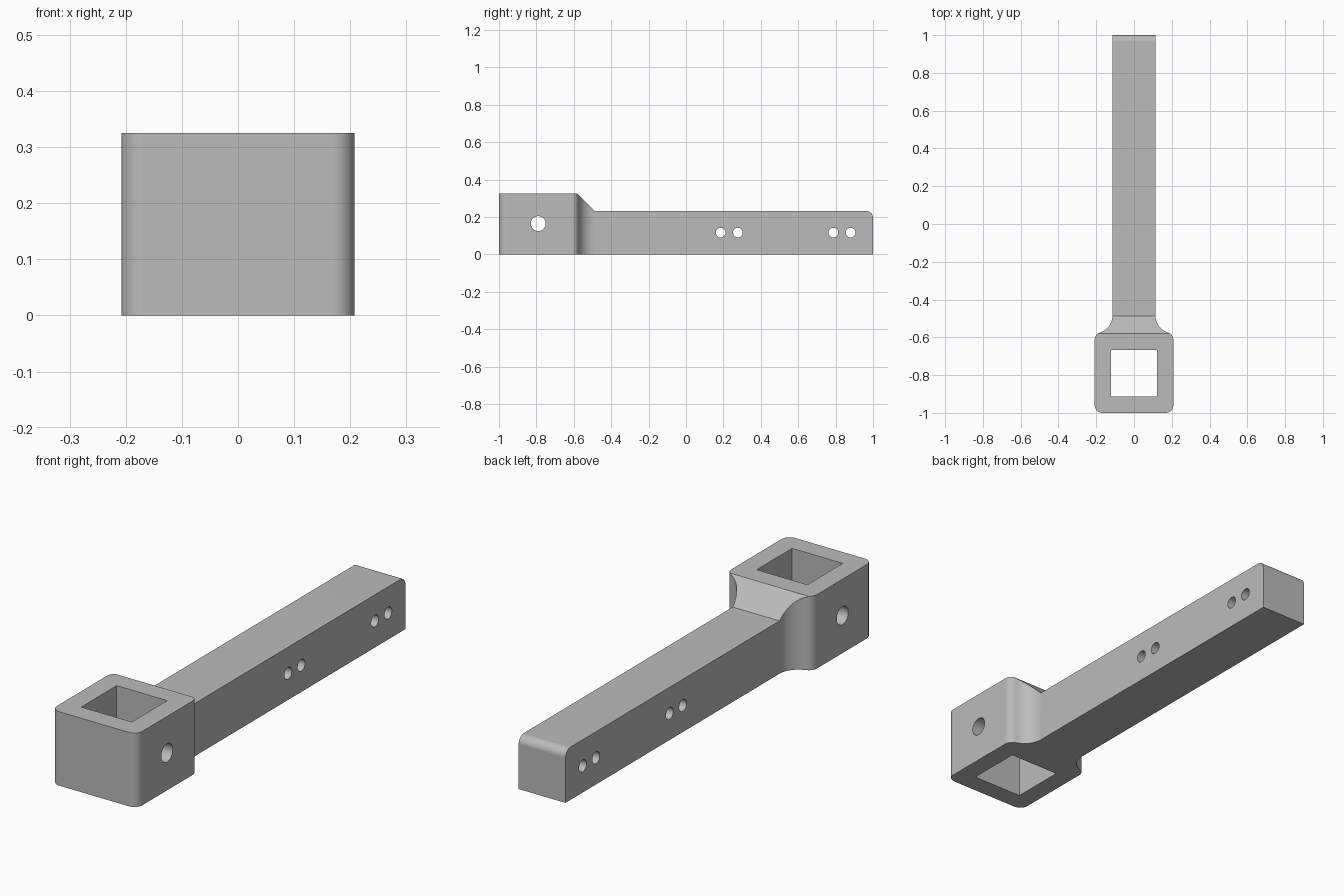
import bpy
import bmesh
from math import sin, cos, radians
from mathutils import Matrix, Vector

if "Cube" in bpy.data.objects:
    bpy.data.objects.remove(bpy.data.objects["Cube"])

HEAD_W, ARM_W = 0.208, 0.114
HEAD_H, ARM_H = 0.325, 0.232
HEAD_Y = -0.79

grey = bpy.data.materials.new("plain grey")
grey.use_nodes = True
grey.diffuse_color = (0.5, 0.5, 0.5, 1)
grey.node_tree.nodes["Principled BSDF"].inputs["Base Color"].default_value = (0.5, 0.5, 0.5, 1)


def arc(cx, cy, r, start, end, steps=10):
    angles = [radians(start + (end - start) * i / steps) for i in range(steps + 1)]
    return [(cx + r * cos(a), cy + r * sin(a)) for a in angles]


def finish(name, bm):
    bmesh.ops.recalc_face_normals(bm, faces=bm.faces)
    mesh = bpy.data.meshes.new(name)
    bm.to_mesh(mesh)
    bm.free()
    mesh.materials.append(grey)
    obj = bpy.data.objects.new(name, mesh)
    bpy.context.collection.objects.link(obj)
    return obj


def prism(name, points, direction):
    bm = bmesh.new()
    face = bm.faces.new([bm.verts.new(p) for p in points])
    moved = bmesh.ops.extrude_face_region(bm, geom=[face])["geom"]
    verts = [v for v in moved if isinstance(v, bmesh.types.BMVert)]
    bmesh.ops.translate(bm, verts=verts, vec=Vector(direction))
    return finish(name, bm)


def cross_hole(name, y, z, r):
    bm = bmesh.new()
    bmesh.ops.create_cone(bm, cap_ends=True, segments=32, radius1=r, radius2=r, depth=1,
                          matrix=Matrix.Translation((0, y, z)) @ Matrix.Rotation(radians(90), 4, "Y"))
    return finish(name, bm)


def combine(target, tool, operation):
    mod = target.modifiers.new(tool.name, "BOOLEAN")
    mod.object, mod.operation, mod.solver = tool, operation, "EXACT"
    bpy.ops.object.select_all(action="DESELECT")
    target.select_set(True)
    bpy.context.view_layer.objects.active = target
    bpy.ops.object.modifier_apply(modifier=mod.name)
    bpy.data.objects.remove(tool)


# Plan outline: rounded head blending through concave fillets into the arm
half = (arc(HEAD_W - 0.04, -0.96, 0.04, -90, 0)
        + arc(HEAD_W - 0.04, -0.613, 0.04, 0, 72.6)
        + arc(HEAD_W, -0.485, HEAD_W - ARM_W, 252.6, 180)[1:]
        + [(ARM_W, 1)])
outline = half + [(-x, y) for x, y in reversed(half)]
bracket = prism("bracket_arm", [(x, y, 0) for x, y in outline], (0, 0, HEAD_H))

# Side profile: tall head, slope down to the arm, rounded far end
profile = ([(-1.1, -0.1), (1.1, -0.1), (1.1, 0.1), (1, 0.1)]
           + arc(0.965, ARM_H - 0.035, 0.035, 0, 90)
           + [(-0.487, ARM_H), (-0.58, HEAD_H), (-0.58, 0.4), (-1.1, 0.4)])
combine(bracket, prism("side_profile", [(-0.5, y, z) for y, z in profile], (1, 0, 0)), "INTERSECT")

# Square socket through the head
s = 0.123
socket = [(sx * s, HEAD_Y + sy * s, -0.1) for sx, sy in ((-1, -1), (1, -1), (1, 1), (-1, 1))]
combine(bracket, prism("socket", socket, (0, 0, 0.6)), "DIFFERENCE")

# Cross pin hole in the head and two pairs of bolt holes in the arm
combine(bracket, cross_hole("pin_hole", HEAD_Y, 0.165, 0.04), "DIFFERENCE")
for y in (0.185, 0.277, 0.788, 0.88):
    combine(bracket, cross_hole("bolt_hole", y, 0.117, 0.026), "DIFFERENCE")

# Smooth rounded areas, keep edges crisp
bpy.ops.object.shade_smooth_by_angle(angle=radians(30))
weighted = bracket.modifiers.new("even_shading", "WEIGHTED_NORMAL")
weighted.keep_sharp = True
